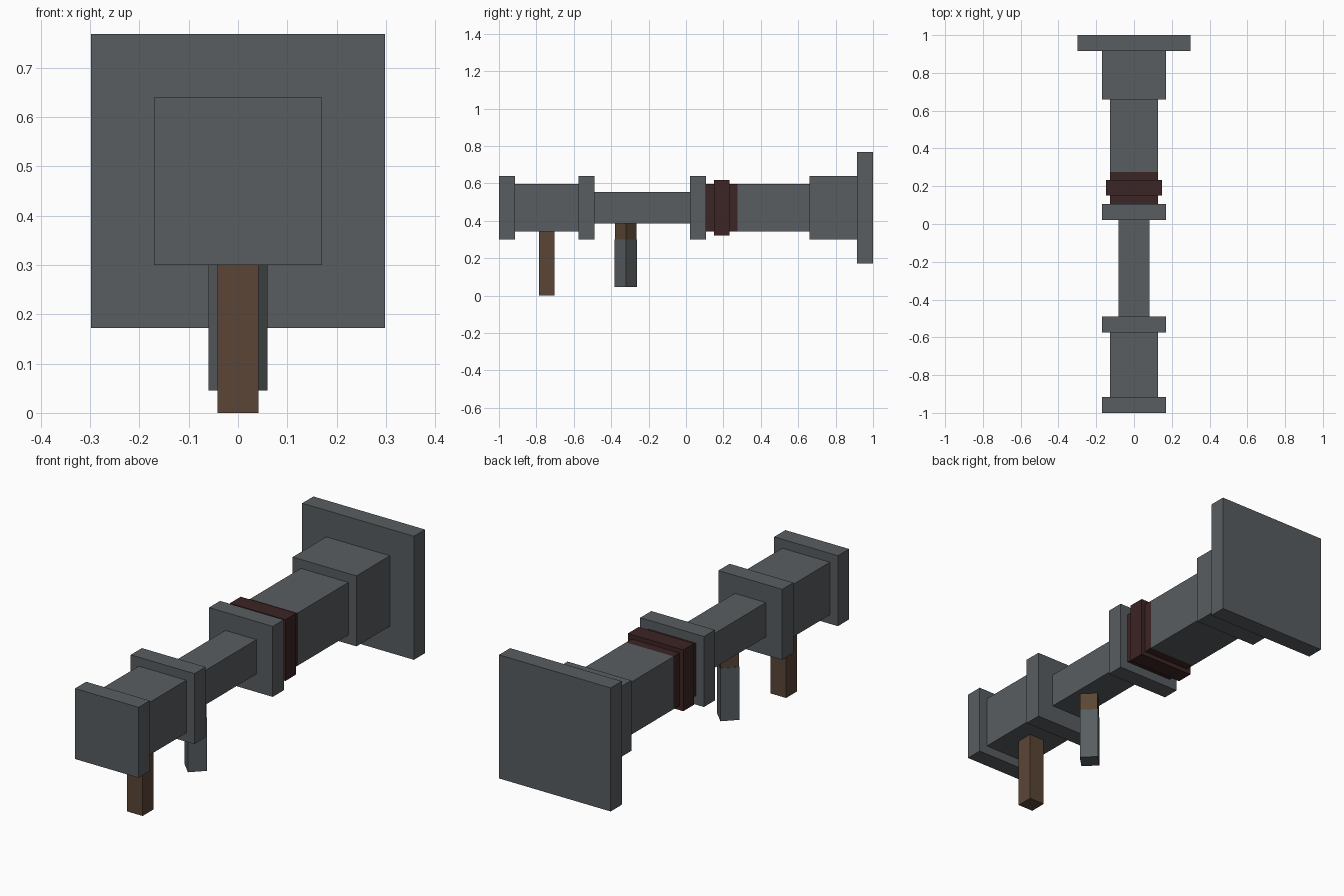
import bpy
import math

cube = bpy.data.objects.get("Cube")
if cube:
    bpy.data.objects.remove(cube, do_unlink=True)


def material(name, rgb):
    m = bpy.data.materials.new(name)
    m.use_nodes = True
    m.diffuse_color = (*rgb, 1)
    m.node_tree.nodes["Principled BSDF"].inputs["Base Color"].default_value = (*rgb, 1)
    return m


GREY = material("slate grey", (0.098, 0.110, 0.117))
RED = material("dark red", (0.046, 0.018, 0.018))
BROWN = material("wood brown", (0.102, 0.060, 0.036))


def box(name, size, centre, mat, turn=0.0):
    """Flat-sided box with its size baked into the mesh."""
    bpy.ops.mesh.primitive_cube_add(size=1, location=centre, rotation=(0, 0, turn))
    ob = bpy.context.object
    ob.name = name
    ob.scale = size
    bpy.ops.object.transform_apply(location=False, rotation=False, scale=True)
    ob.data.materials.append(mat)
    return ob


AXIS_Z = 0.47

# Square sections strung along the axis: name, start y, end y, half width, colour
sections = [
    ("front_flange", -1.0, -0.915, 0.17, GREY),
    ("front_barrel", -0.915, -0.575, 0.127, GREY),
    ("second_flange", -0.575, -0.49, 0.17, GREY),
    ("slim_barrel", -0.49, 0.022, 0.083, GREY),
    ("middle_flange", 0.022, 0.106, 0.17, GREY),
    ("red_sleeve", 0.106, 0.275, 0.127, RED),
    ("red_ring", 0.15, 0.232, 0.148, RED),
    ("rear_barrel", 0.275, 0.66, 0.127, GREY),
    ("rear_block", 0.66, 0.915, 0.17, GREY),
    ("end_plate", 0.915, 1.0, 0.298, GREY),
]
for name, y0, y1, half, mat in sections:
    box(name, (2 * half, y1 - y0, 2 * half), (0, (y0 + y1) / 2, AXIS_Z), mat)

# Front handle: plain square post
box("front_handle", (0.083, 0.083, 0.345), (0, -0.745, 0.1725), BROWN)

# Rear handle: post turned corner-on, wooden neck above a grey grip
box("rear_handle_neck", (0.081, 0.081, 0.092), (0, -0.322, 0.345), BROWN, math.pi / 4)
box("rear_handle_grip", (0.084, 0.084, 0.255), (0, -0.322, 0.1725), GREY, math.pi / 4)
